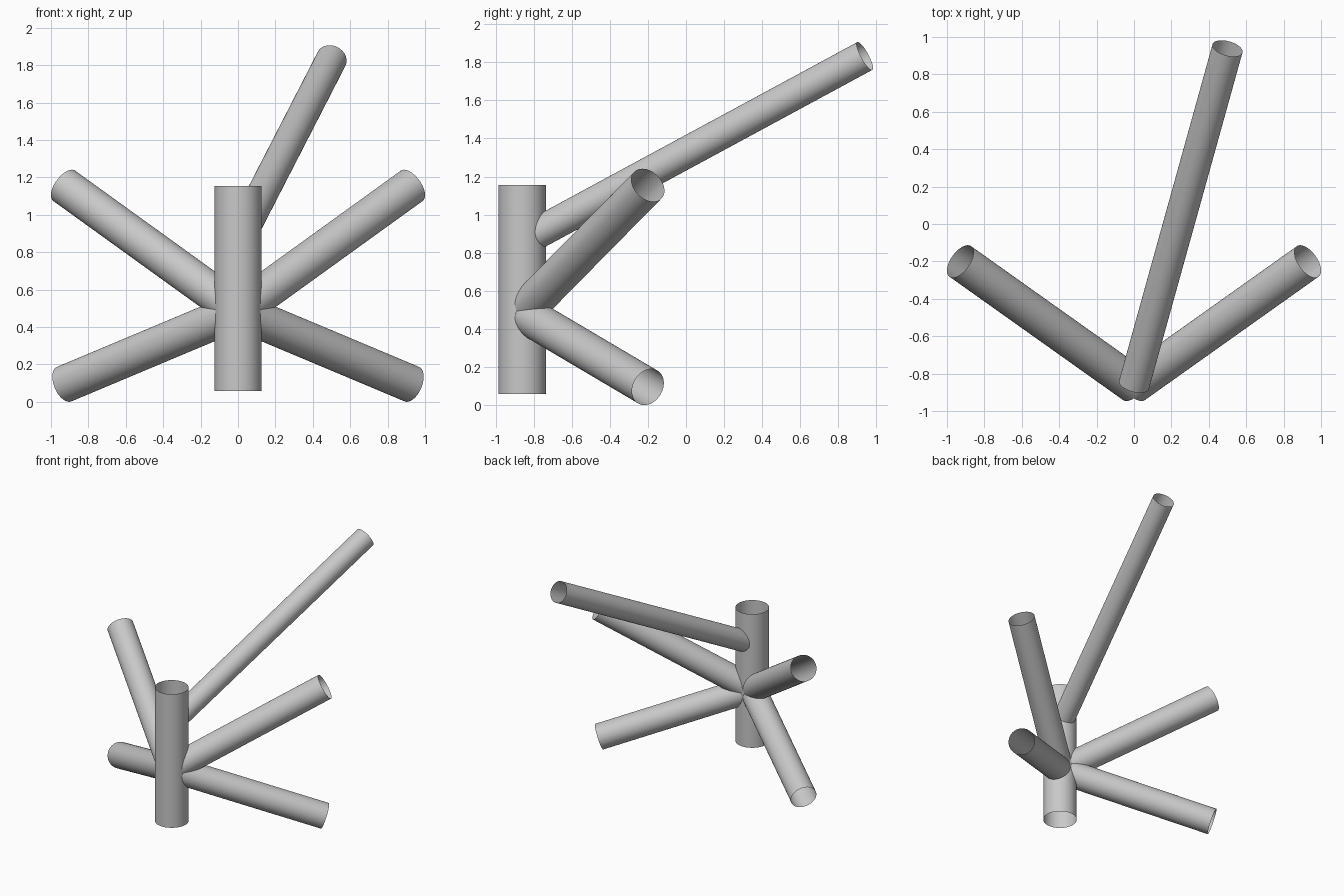
import bpy
from mathutils import Vector

cube = bpy.data.objects.get("Cube")
if cube:
    bpy.data.objects.remove(cube, do_unlink=True)

# One plain grey for every tube
GREY = (0.58, 0.58, 0.58, 1.0)
grey = bpy.data.materials.new("plain_grey")
grey.use_nodes = True
grey.diffuse_color = GREY
shader = next(n for n in grey.node_tree.nodes if n.type == "BSDF_PRINCIPLED")
shader.inputs["Base Color"].default_value = GREY
shader.inputs["Roughness"].default_value = 0.7


def tube(name, start, end, radius):
    """Open-ended round tube between two points."""
    start, end = Vector(start), Vector(end)
    axis = end - start
    bpy.ops.mesh.primitive_cylinder_add(
        vertices=64, radius=radius, depth=axis.length,
        end_fill_type="NOTHING", location=(start + end) / 2)
    obj = bpy.context.object
    obj.name = name
    obj.rotation_euler = axis.to_track_quat("Z", "Y").to_euler()
    obj.data.materials.append(grey)
    bpy.ops.object.shade_smooth_by_angle()
    return obj


POST_Y = -0.86
joint = (0, POST_Y, 0.485)

# Upright post
tube("upright_post", (0, POST_Y, 0.058), (0, POST_Y, 1.155), 0.125)

# Mirrored braces meeting at the joint inside the post
for side, sign in (("left", 1), ("right", -1)):
    tube(f"upper_brace_{side}", joint, (sign * 0.929, -0.2, 1.155), 0.1)
    tube(f"lower_brace_{side}", joint, (sign * 0.929, -0.2, 0.095), 0.1)

# Long slanting tube reaching to the back
tube("long_back_tube", (0, POST_Y, 0.86), (0.5, 0.939, 1.833), 0.083)
